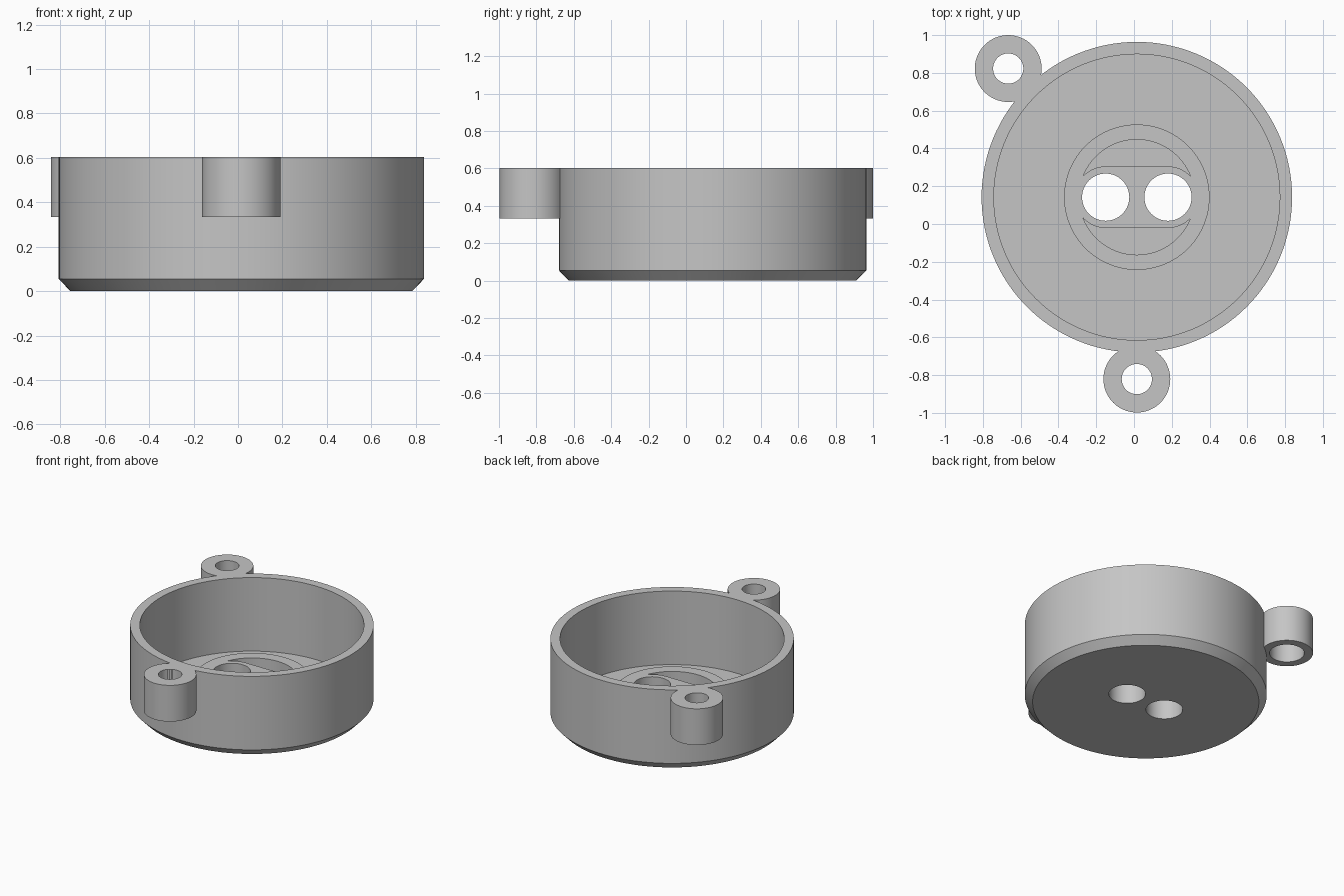
import bpy, bmesh, math

if "Cube" in bpy.data.objects:
    bpy.data.objects.remove(bpy.data.objects["Cube"], do_unlink=True)

CX, CY = 0.015, 0.142          # axis of the cup
R_OUT, R_IN, TOP = 0.822, 0.757, 0.603
FLOOR, BOSS_TOP = 0.055, 0.215
HOLE_X = 0.165                 # offset of the cable holes from the axis
LUG_REACH, LUG_BASE = 0.963, 0.333

grey = bpy.data.materials.new("plain grey")
grey.use_nodes = True
colour = (0.56, 0.56, 0.56, 1)
grey.diffuse_color = colour
grey.node_tree.nodes["Principled BSDF"].inputs["Base Color"].default_value = colour


def lathe(name, profile, x=0, y=0, steps=128):
    """Closed solid turned from a profile of (radius, height) points starting and ending on the axis."""
    bm = bmesh.new()
    verts = [bm.verts.new((r, 0, z)) for r, z in profile]
    edges = [bm.edges.new(pair) for pair in zip(verts, verts[1:])]
    bmesh.ops.spin(bm, geom=verts + edges, axis=(0, 0, 1), cent=(0, 0, 0),
                   angle=math.tau, steps=steps, use_merge=False)
    bmesh.ops.remove_doubles(bm, verts=bm.verts, dist=1e-5)
    bmesh.ops.recalc_face_normals(bm, faces=bm.faces)
    bmesh.ops.translate(bm, verts=bm.verts, vec=(CX + x, CY + y, 0))
    mesh = bpy.data.meshes.new(name)
    bm.to_mesh(mesh)
    bm.free()
    mesh.materials.append(grey)
    obj = bpy.data.objects.new(name, mesh)
    bpy.context.collection.objects.link(obj)
    return obj


def rod(name, radius, low, high, x=0, y=0, steps=64):
    return lathe(name, [(0, low), (radius, low), (radius, high), (0, high)], x, y, steps)


def combine(target, tool, operation):
    """Apply a boolean and remove the tool."""
    mod = target.modifiers.new("boolean", "BOOLEAN")
    mod.operation, mod.solver, mod.object = operation, "EXACT", tool
    bpy.context.view_layer.objects.active = target
    bpy.ops.object.modifier_apply(modifier=mod.name)
    bpy.data.objects.remove(tool, do_unlink=True)


# Cup with a chamfered foot
cup = lathe("round_housing", [(0, 0), (R_OUT - 0.053, 0), (R_OUT, 0.055), (R_OUT, TOP),
                              (R_IN, TOP), (R_IN, FLOOR), (0, FLOOR)])

# Raised cable boss on the floor
combine(cup, rod("cable_boss", 0.385, FLOOR - 0.02, BOSS_TOP, steps=96), "UNION")

# Crescent pockets: a round pocket minus a slot-shaped bridge around the holes
pocket = rod("pocket_cutter", 0.305, FLOOR, BOSS_TOP + 0.1, steps=96)
for side in (-1, 1):
    combine(pocket, rod("bridge_end", 0.163, 0, 0.5, side * HOLE_X), "DIFFERENCE")
bpy.ops.mesh.primitive_cube_add(size=1, location=(CX, CY, 0.25))
bridge = bpy.context.object
bridge.name = "bridge_middle"
bridge.scale = (2 * HOLE_X, 2 * 0.163, 0.5)
bpy.context.view_layer.update()
combine(pocket, bridge, "DIFFERENCE")
combine(cup, pocket, "DIFFERENCE")

# Two cable holes through the boss and floor
for side in (-1, 1):
    combine(cup, rod("cable_hole", 0.125, -0.1, 0.5, side * HOLE_X), "DIFFERENCE")

# Screw lugs with counterbored holes
for angle in (math.radians(-90), math.radians(135)):
    x, y = LUG_REACH * math.cos(angle), LUG_REACH * math.sin(angle)
    combine(cup, rod("screw_lug", 0.177, LUG_BASE, TOP, x, y), "UNION")
    bore = lathe("screw_bore", [(0, LUG_BASE - 0.1), (0.118, LUG_BASE - 0.1), (0.118, 0.5),
                                (0.08, 0.5), (0.08, TOP + 0.1), (0, TOP + 0.1)], x, y, 64)
    combine(cup, bore, "DIFFERENCE")

# Tidy and shade
bm = bmesh.new()
bm.from_mesh(cup.data)
bmesh.ops.remove_doubles(bm, verts=bm.verts, dist=1e-5)
bmesh.ops.dissolve_limit(bm, angle_limit=math.radians(0.2), verts=bm.verts, edges=bm.edges)
for face in bm.faces:
    face.material_index = 0
bm.to_mesh(cup.data)
bm.free()
cup.data.materials.clear()
cup.data.materials.append(grey)
bpy.ops.object.select_all(action="DESELECT")
cup.select_set(True)
bpy.context.view_layer.objects.active = cup
bpy.ops.object.shade_smooth_by_angle(angle=math.radians(30))
